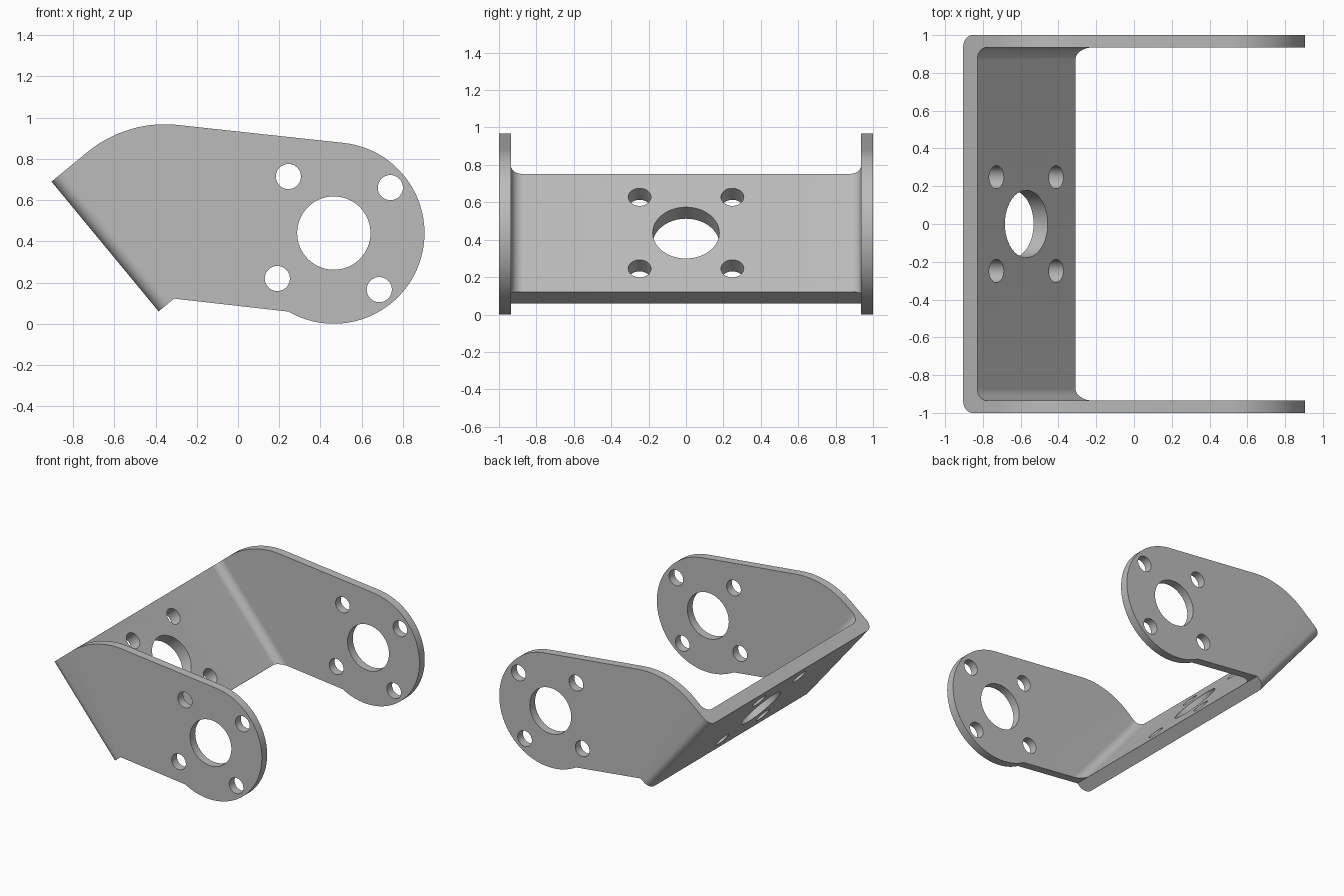
import bpy, bmesh
from math import sin, cos, radians, tau
from mathutils import Vector, Matrix

if "Cube" in bpy.data.objects:
    bpy.data.objects.remove(bpy.data.objects["Cube"], do_unlink=True)

# Main dimensions
SIDE, WEB, BEND = 0.065, 0.097, 0.065
BIG_R, SMALL_R = 0.178, 0.061
HUB, HUB_R = Vector((0.465, 0.44)), 0.44

# Tilted web: origin at its upper outer edge, "down" along it, "inward" across it
X, Y, Z = Vector((1, 0, 0)), Vector((0, 1, 0)), Vector((0, 0, 1))
top_edge, low_edge = Vector((-0.905, 0, 0.69)), Vector((-0.385, 0, 0.06))
down = (low_edge - top_edge).normalized()
inward = Vector((-down.z, 0, down.x))
length = (low_edge - top_edge).length


def arc(centre, r, start, end, steps):
    return [Vector((centre[0] + r * cos(radians(start + (end - start) * i / steps)),
                    centre[1] + r * sin(radians(start + (end - start) * i / steps))))
            for i in range(steps + 1)]


def fillet(before, corner, after, r, steps=24):
    """Round a corner between two straight edges."""
    a, b = (before - corner).normalized(), (after - corner).normalized()
    half = a.angle(b) / 2
    centre = corner + (a + b).normalized() * r / sin(half)
    reach = r * cos(half) / sin(half)
    p, q = corner + a * reach - centre, corner + b * reach - centre
    sweep = p.angle(q)
    return [centre + (p * sin(sweep * (1 - i / steps)) + q * sin(sweep * i / steps)) / sin(sweep)
            for i in range(steps + 1)]


def prism(name, outline, origin, a, b, axis, lo, hi):
    """Extrude a 2D outline, drawn on axes a and b, along axis from lo to hi."""
    bm = bmesh.new()
    ends = [[bm.verts.new(origin + a * p[0] + b * p[1] + axis * h) for p in outline]
            for h in (lo, hi)]
    bm.faces.new(ends[0])
    bm.faces.new(ends[1])
    for i in range(len(outline)):
        j = (i + 1) % len(outline)
        bm.faces.new((ends[0][i], ends[0][j], ends[1][j], ends[1][i]))
    bmesh.ops.recalc_face_normals(bm, faces=bm.faces)
    mesh = bpy.data.meshes.new(name)
    bm.to_mesh(mesh)
    bm.free()
    obj = bpy.data.objects.new(name, mesh)
    bpy.context.collection.objects.link(obj)
    return obj


def cut(target, cutter, operation):
    mod = target.modifiers.new(operation, 'BOOLEAN')
    mod.operation, mod.object, mod.solver = operation, cutter, 'EXACT'
    bpy.context.view_layer.objects.active = target
    bpy.ops.object.modifier_apply(modifier=mod.name)
    bpy.data.objects.remove(cutter, do_unlink=True)


def circle(centre, r, steps):
    return arc(centre, r, 0, 360, steps)[:-1]


# Bent channel section: outer skin and inner skin with rounded bends
inner, reach = 1 - SIDE, 2.2
section = [Vector((1, reach))]
section += arc((1 - BEND, BEND), BEND, 0, -90, 10)
section += arc((BEND - 1, BEND), BEND, -90, -180, 10)
section += [Vector((-1, reach)), Vector((-inner, reach))]
section += arc((BEND - inner, WEB + BEND), BEND, 180, 270, 10)
section += arc((inner - BEND, WEB + BEND), BEND, 270, 360, 10)
section += [Vector((inner, reach))]
bracket = prism("bracket", section, top_edge, Y, inward, down, -1.5, 2.5)

# Side silhouette that trims the channel
flat = lambda v: Vector((v.x, v.z))
rim = arc(HUB, HUB_R, 83.9, -120, 72)
shoulder = Vector((-0.537, 0.991))
outline = [flat(low_edge - inward * 0.1), flat(top_edge - inward * 0.1)]
outline += fillet(flat(top_edge), shoulder, rim[0], 0.59)
outline += rim + [flat(low_edge + inward * WEB)]
cut(bracket, prism("side_trim", outline, Vector(), X, Z, Y, -1.5, 1.5), 'INTERSECT')

# Hub hole and four screw holes through both sides
side_holes = [(HUB, BIG_R, 64)]
for k in range(4):
    t = radians(38.8) + k * tau / 4
    side_holes.append((HUB + 0.352 * Vector((cos(t), sin(t))), SMALL_R, 40))
for centre, r, steps in side_holes:
    cut(bracket, prism("side_drill", circle(centre, r, steps), Vector(), X, Z, Y, -1.5, 1.5),
        'DIFFERENCE')

# Matching hole pattern through the web
web_holes = [((0, length / 2), BIG_R, 64)]
web_holes += [((sy * 0.248, length / 2 + su * 0.248), SMALL_R, 40)
              for sy in (-1, 1) for su in (-1, 1)]
for centre, r, steps in web_holes:
    cut(bracket, prism("web_drill", circle(centre, r, steps), top_edge, Y, down, inward, -0.1, 0.3),
        'DIFFERENCE')

# Plain grey metal
grey = bpy.data.materials.new("grey_metal")
grey.use_nodes = True
grey.diffuse_color = (0.5, 0.5, 0.5, 1)
grey.node_tree.nodes["Principled BSDF"].inputs["Base Color"].default_value = (0.5, 0.5, 0.5, 1)
bracket.data.materials.clear()
bracket.data.materials.append(grey)

bpy.ops.object.select_all(action='DESELECT')
bracket.select_set(True)
bpy.context.view_layer.objects.active = bracket
bpy.ops.object.shade_smooth_by_angle(angle=radians(30))
